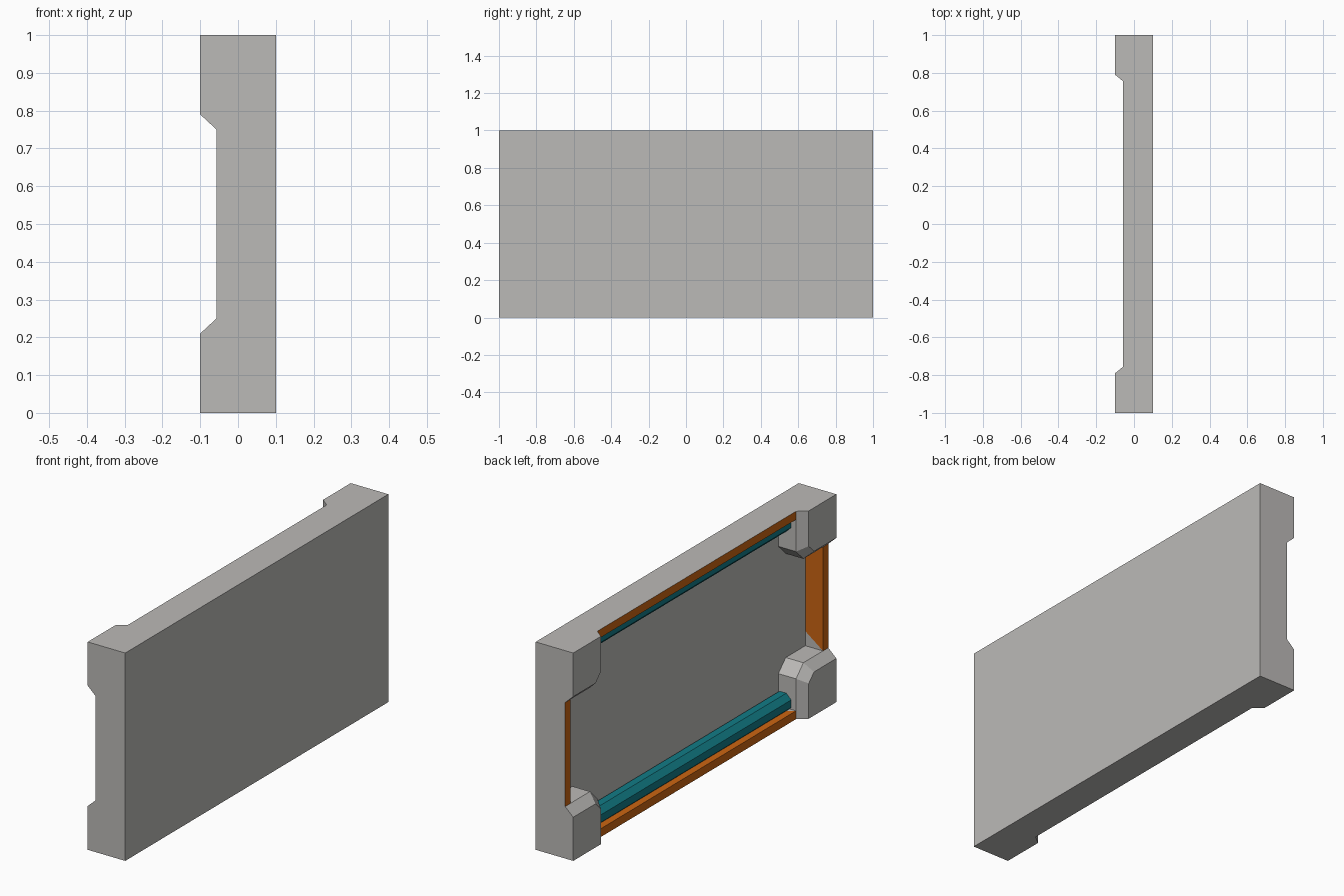
import bpy, bmesh, math
from mathutils import Vector

if "Cube" in bpy.data.objects:
    bpy.data.objects.remove(bpy.data.objects["Cube"])

FRONT, RIM, FLOOR, BACK = -0.10, -0.057, 0.037, 0.10   # depth levels along x
W = 0.04                                             # frame thickness
S = 0.07                                             # slope of gussets


def material(name, rgb):
    m = bpy.data.materials.new(name)
    m.diffuse_color = (*rgb, 1)
    m.use_nodes = True
    m.node_tree.nodes["Principled BSDF"].inputs["Base Color"].default_value = m.diffuse_color
    return m


grey = material("warm grey", (0.50, 0.49, 0.475))
orange = material("orange", (0.60, 0.13, 0.006))
teal = material("teal", (0.006, 0.20, 0.24))


def add_loft(bm, rings):
    """Closed solid through rings of equal point count."""
    loops = [[bm.verts.new(p) for p in r] for r in rings]
    for a, b in zip(loops, loops[1:]):
        n = len(a)
        for i in range(n):
            j = (i + 1) % n
            bm.faces.new((a[i], a[j], b[j], b[i]))
    bm.faces.new(loops[0])
    bm.faces.new(loops[-1])


def finish(name, solids, mats, mirror="", rule=None):
    """Object centred on the panel middle, mirrored across y and/or z."""
    bm = bmesh.new()
    for rings in solids:
        add_loft(bm, rings)
    bmesh.ops.recalc_face_normals(bm, faces=bm.faces)
    if rule:
        for f in bm.faces:
            f.material_index = rule(f.normal)
    me = bpy.data.meshes.new(name)
    bm.to_mesh(me)
    bm.free()
    for m in mats:
        me.materials.append(m)
    ob = bpy.data.objects.new(name, me)
    ob.location = (0, 0, 0.5)
    bpy.context.collection.objects.link(ob)
    if mirror:
        mod = ob.modifiers.new("mirror", "MIRROR")
        mod.use_axis = (False, "y" in mirror, "z" in mirror)
        mod.use_mirror_merge = False
    return ob


def rect(x, y, z):
    return [(x, -y, -z), (x, y, -z), (x, y, z), (x, -y, z)]


# Back panel
finish("back_panel", [[rect(FLOOR, 1, 0.5), rect(BACK, 1, 0.5)]], [grey])


# Frame rails: orange on the front and inner faces, grey outside
def along_y(z, pts):
    return [(x, t, z) for x, t in pts]


def along_z(y, pts):
    return [(x, y, t) for x, t in pts]


def rail_outline(a):
    return [(RIM, -a), (RIM, a), (FLOOR, a - S), (FLOOR, -(a - S))]


def gusset_outline(a):
    return [(RIM, a), (FLOOR, a - S), (FLOOR, a)]


AY, AZ = 0.755, 0.25
finish("horizontal_rail",
       [[along_y(z, rail_outline(AY)) for z in (0.5 - W, 0.5)]],
       [grey, orange], "z",
       lambda n: int(n.x < -0.9 or n.z < -0.9))
finish("side_rail",
       [[along_z(y, rail_outline(AZ)) for y in (1 - W, 1)]],
       [grey, orange], "y",
       lambda n: int(n.x < -0.9 or n.y < -0.9))


# Corner blocks: chamfered inner corner, bevelled front edge, and gussets
def corner(x, y, z, c):
    return [(x, y, 0.5), (x, y, z + c), (x, y + c, z), (x, 1, z), (x, 1, 0.5)]


finish("corner_block", [
    [corner(FRONT, 0.79, 0.29, 0.04),
     corner(RIM, AY, AZ, 0.056),
     corner(FLOOR, AY, AZ, 0.056)],
    [along_y(z, gusset_outline(AY)) for z in (0.5 - W, 0.5)],
    [along_z(y, gusset_outline(AZ)) for y in (1 - W, 1)],
], [grey], "yz")

# Eight-sided pipes along the top and bottom of the recess
R = 0.044 / math.cos(math.pi / 8)
ring = [(0.013 + R * math.cos(a), 0.5 - 0.067 + R * math.sin(a))
        for a in (math.pi / 8 + i * math.pi / 4 for i in range(8))]
finish("pipe", [[[(x, y, z) for x, z in ring] for y in (-0.78, 0.78)]],
       [teal], "z")
